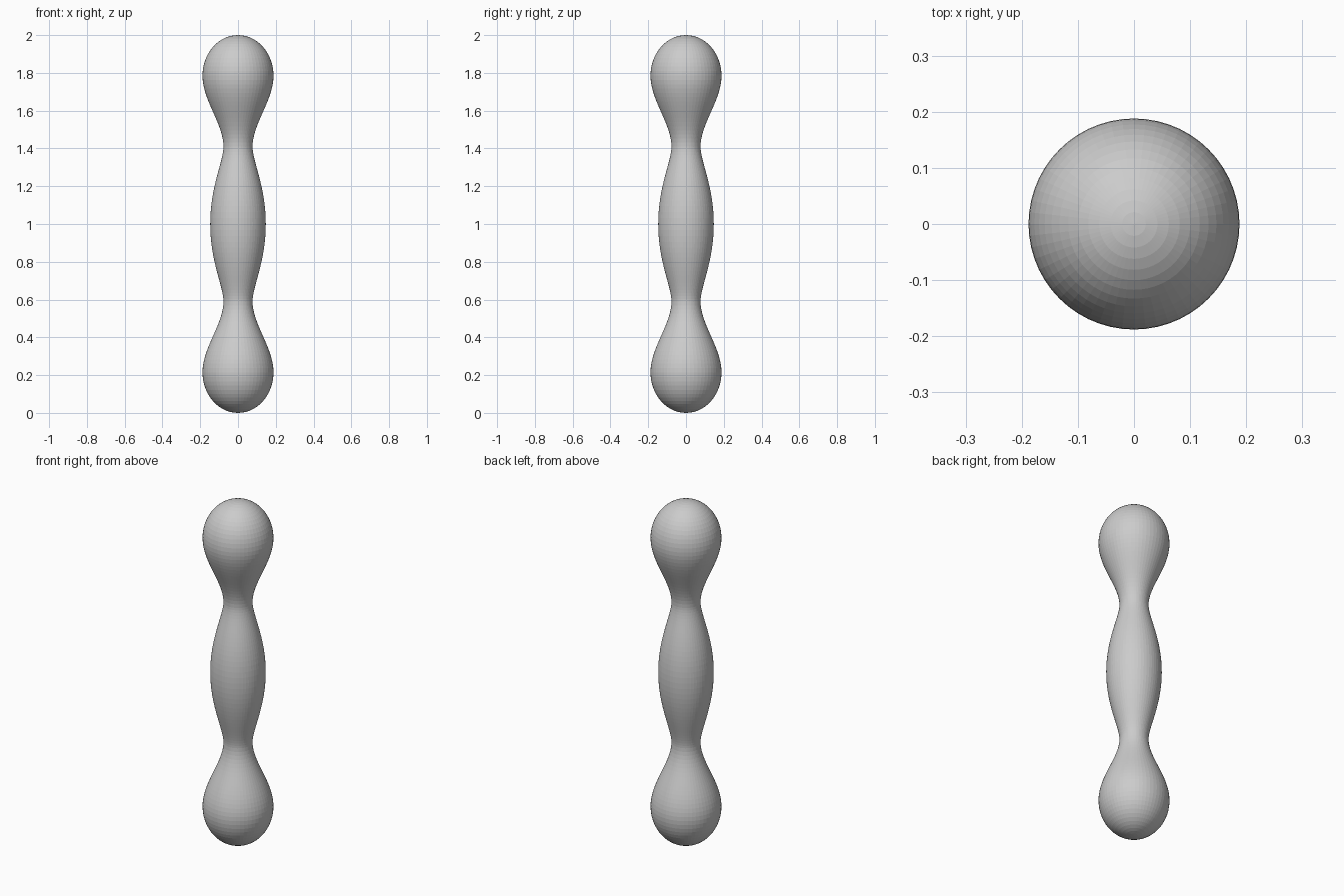
import bpy, bmesh, math
from mathutils import Vector
from mathutils.geometry import interpolate_bezier

if "Cube" in bpy.data.objects:
    bpy.data.objects.remove(bpy.data.objects["Cube"])

SIDES = 56


def span(p0, h0, h1, p1, n):
    pts = interpolate_bezier(*(Vector((r, z, 0)) for r, z in (p0, h0, h1, p1)), n)
    return [(p.x, p.y) for p in pts]


# Upper half profile (radius, height): waist bulge, neck, end bulb
upper = span((.147, 1), (.147, 1.2), (.077, 1.33), (.077, 1.41), 19)
upper += span((.077, 1.41), (.077, 1.53), (.188, 1.655), (.188, 1.785), 18)[1:]
upper += [(.188 * math.cos(a), 1.785 + .215 * math.sin(a))
          for a in (math.pi / 2 * i / 14 for i in range(1, 14))]
# Mirror for the lower half
profile = [(r, 2 - z) for r, z in reversed(upper[1:])] + upper

# Lathe the profile
bm = bmesh.new()
rings = [[bm.verts.new((r * math.cos(2 * math.pi * i / SIDES),
                        r * math.sin(2 * math.pi * i / SIDES), z))
          for i in range(SIDES)] for r, z in profile]
bottom, top = bm.verts.new((0, 0, 0)), bm.verts.new((0, 0, 2))
for i in range(SIDES):
    j = (i + 1) % SIDES
    for a, b in zip(rings, rings[1:]):
        bm.faces.new((a[i], a[j], b[j], b[i]))
    bm.faces.new((bottom, rings[0][j], rings[0][i]))
    bm.faces.new((top, rings[-1][i], rings[-1][j]))

mesh = bpy.data.meshes.new("double_bulb_handle")
bm.to_mesh(mesh)
bm.free()

grey = bpy.data.materials.new("light grey")
grey.diffuse_color = (.6, .6, .6, 1)
grey.use_nodes = True
grey.node_tree.nodes["Principled BSDF"].inputs["Base Color"].default_value = grey.diffuse_color
mesh.materials.append(grey)
handle = bpy.data.objects.new("double_bulb_handle", mesh)
bpy.context.collection.objects.link(handle)
